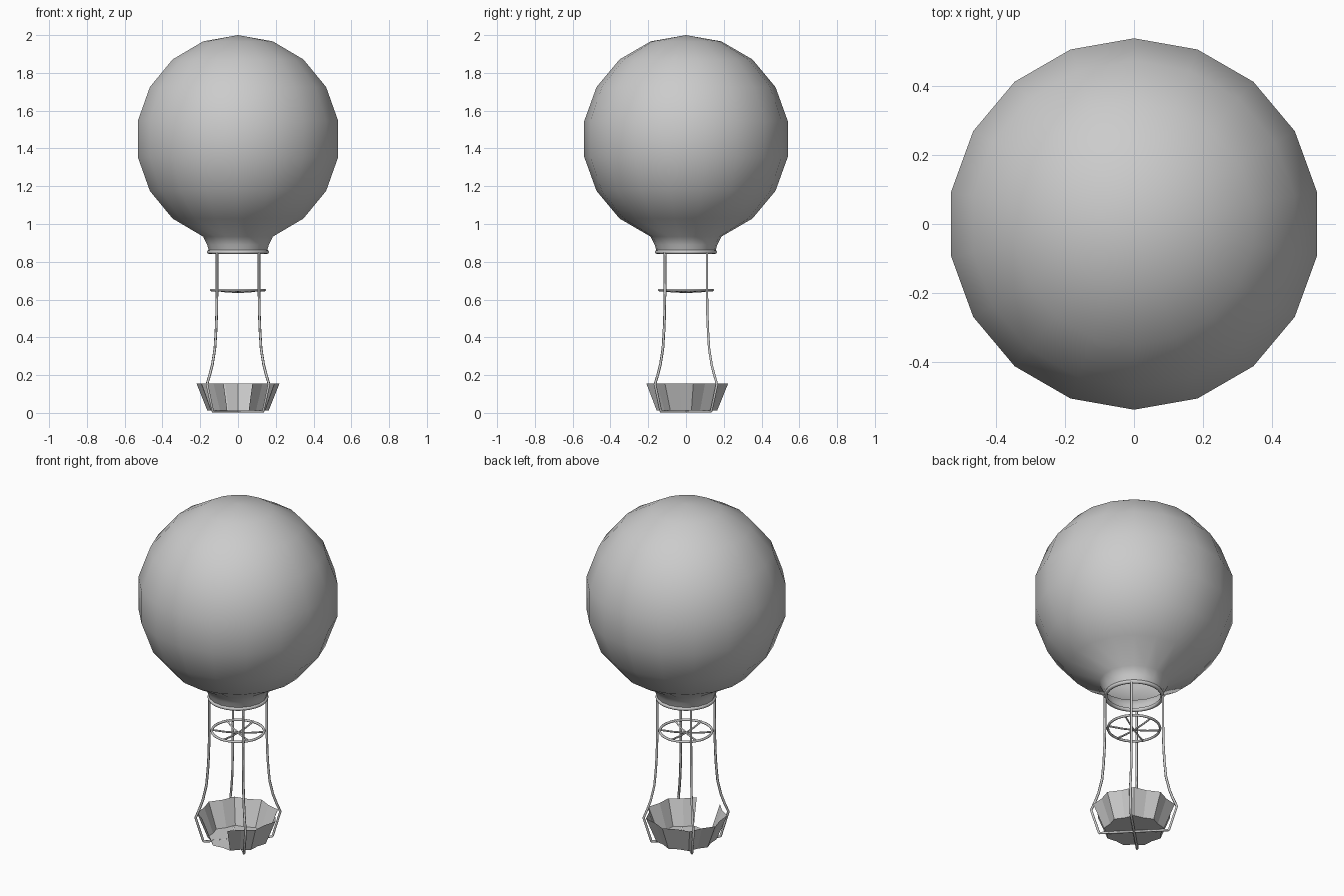
import bpy, bmesh
from math import sin, cos, pi, radians

if "Cube" in bpy.data.objects:
    bpy.data.objects.remove(bpy.data.objects["Cube"])

SIDES = 18


def add_mesh(name, bm, smooth):
    me = bpy.data.meshes.new(name)
    bmesh.ops.recalc_face_normals(bm, faces=bm.faces[:])
    bm.to_mesh(me)
    bm.free()
    for p in me.polygons:
        p.use_smooth = smooth
    ob = bpy.data.objects.new(name, me)
    bpy.context.collection.objects.link(ob)
    return ob


def ring(bm, radius, z):
    # vertex at +y, then every 20 degrees; radius may be a function of the index
    r = radius if callable(radius) else (lambda i: radius)
    return [bm.verts.new((r(i) * cos(pi / 2 + i * 2 * pi / SIDES),
                          r(i) * sin(pi / 2 + i * 2 * pi / SIDES), z))
            for i in range(SIDES)]


def bridge(bm, a, b, skip=()):
    for i in range(SIDES):
        if i not in skip:
            j = (i + 1) % SIDES
            bm.faces.new((a[i], a[j], b[j], b[i]))


def tube(name, points, radius):
    cu = bpy.data.curves.new(name, 'CURVE')
    cu.dimensions = '3D'
    cu.bevel_depth = radius
    cu.bevel_resolution = 1
    cu.use_fill_caps = True
    sp = cu.splines.new('POLY')
    sp.points.add(len(points) - 1)
    for p, co in zip(sp.points, points):
        p.co = (*co, 1)
    ob = bpy.data.objects.new(name, cu)
    bpy.context.collection.objects.link(ob)
    return ob


def torus(name, major, minor, z):
    bpy.ops.mesh.primitive_torus_add(major_radius=major, minor_radius=minor,
                                     major_segments=36, minor_segments=8,
                                     location=(0, 0, z))
    ob = bpy.context.object
    ob.name = name
    bpy.ops.object.shade_smooth()


# Envelope: sphere open at the bottom, running into a short neck
bm = bmesh.new()
R, CZ = 0.547, 1.45
profile = [(R * sin(radians(a)), CZ + 0.55 * cos(radians(a))) for a in range(20, 161, 20)]
profile += [(0.166, 0.89), (0.155, 0.855)]
rings = [ring(bm, r, z) for r, z in profile]
pole = bm.verts.new((0, 0, 2.0))
for i in range(SIDES):
    bm.faces.new((pole, rings[0][i], rings[0][(i + 1) % SIDES]))
for a, b in zip(rings, rings[1:]):
    bridge(bm, a, b)
add_mesh("envelope", bm, True)

# Rim around the mouth
torus("mouth_rim", 0.153, 0.011, 0.852)

# Hoop with slightly sagging spokes
torus("hoop", 0.141, 0.007, 0.65)
for k in range(3):
    a = k * pi / 3 + pi / 6
    pts = [(t * cos(a), t * sin(a), 0.639 + 0.011 * (t / 0.141) ** 2)
           for t in (-0.141, -0.07, 0, 0.07, 0.141)]
    tube(f"hoop_spoke_{k + 1}", pts, 0.005)

# Two ropes on the diagonals, each passing under the basket
half = [(0.157, 0.85), (0.157, 0.65), (0.160, 0.52), (0.165, 0.43), (0.173, 0.34),
        (0.192, 0.255), (0.210, 0.205), (0.232, 0.152), (0.190, 0.012), (0.185, 0.007)]
path = half + [(-r, z) for r, z in reversed(half)]
for k in range(2):
    a = pi / 4 + k * pi / 2
    tube(f"rope_{k + 1}", [(r * cos(a), r * sin(a), z) for r, z in path], 0.007)

# Fluted basket with an open doorway at the front and a flat floor
bm = bmesh.new()
top = ring(bm, lambda i: 0.201 if i % 2 else 0.223, 0.155)
bottom = ring(bm, lambda i: 0.148 if i % 2 else 0.165, 0.012)
bridge(bm, bottom, top, skip=(8, 9))
bm.faces.new(bottom)
bmesh.ops.delete(bm, geom=[v for v in bm.verts if not v.link_faces], context='VERTS')
add_mesh("basket", bm, False)
